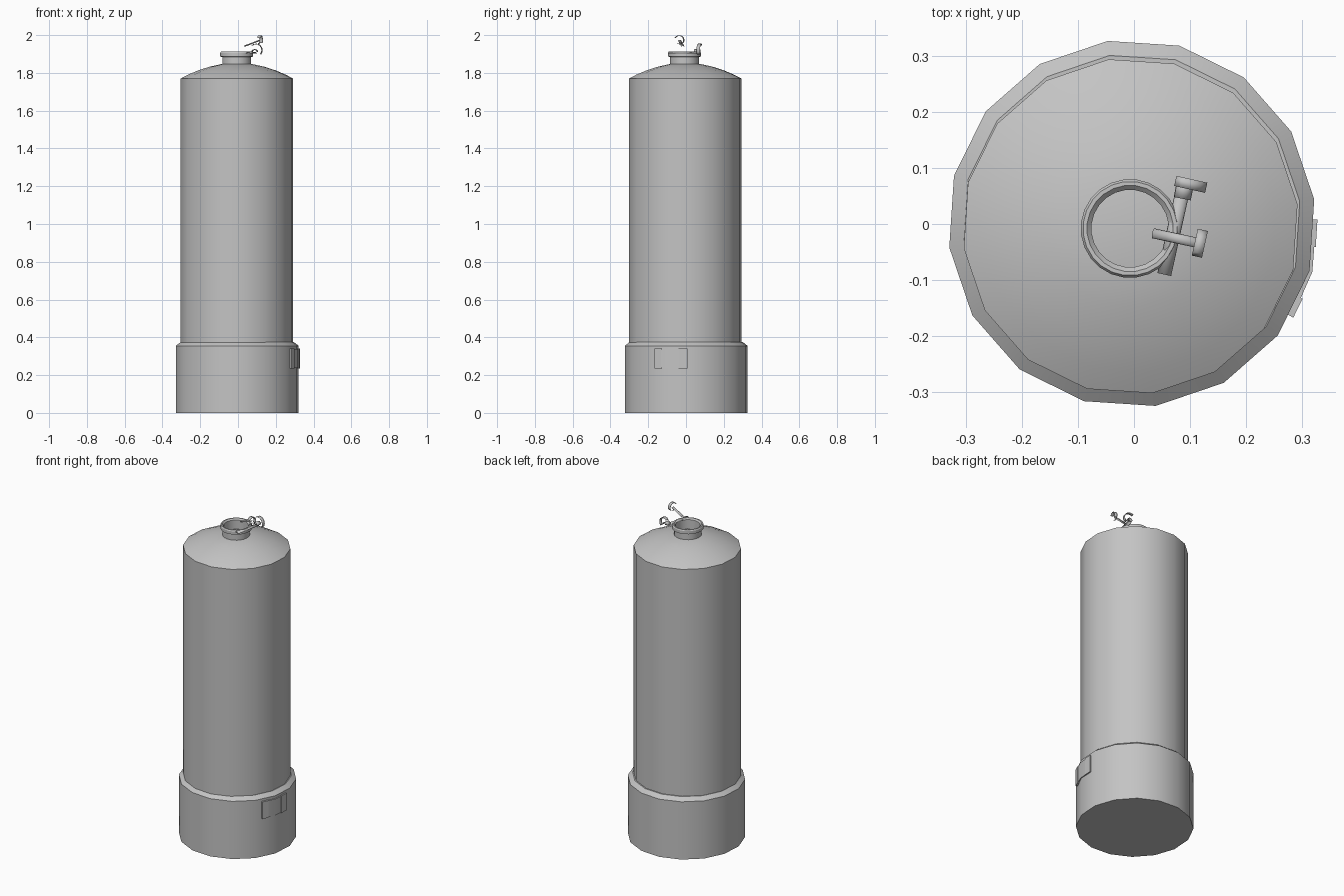
import bpy, bmesh, math
from mathutils import Vector

if "Cube" in bpy.data.objects:
    bpy.data.objects.remove(bpy.data.objects["Cube"], do_unlink=True)

grey = bpy.data.materials.new("plain grey")
grey.use_nodes = True
grey.diffuse_color = (0.55, 0.55, 0.55, 1)
grey.node_tree.nodes["Principled BSDF"].inputs["Base Color"].default_value = (0.55, 0.55, 0.55, 1)
PHASE = math.radians(7.5)


def finish(name, bm, thickness=0):
    if not thickness:
        bmesh.ops.recalc_face_normals(bm, faces=bm.faces)
    mesh = bpy.data.meshes.new(name)
    bm.to_mesh(mesh)
    bm.free()
    mesh.materials.append(grey)
    obj = bpy.data.objects.new(name, mesh)
    bpy.context.collection.objects.link(obj)
    if thickness:
        mod = obj.modifiers.new("thickness", "SOLIDIFY")
        mod.thickness = thickness
        mod.offset = 0
    bpy.ops.object.select_all(action="DESELECT")
    bpy.context.view_layer.objects.active = obj
    obj.select_set(True)
    bpy.ops.object.shade_smooth_by_angle(angle=math.radians(30))
    return obj


def lathe(name, profile, sides, centre, caps=True):
    """Turn (radius, z) points around a vertical axis."""
    bm = bmesh.new()
    rings = []
    for r, z in profile:
        rings.append([bm.verts.new((centre[0] + r * math.cos(PHASE + math.tau * i / sides),
                                    centre[1] + r * math.sin(PHASE + math.tau * i / sides), z))
                      for i in range(sides)])
    for a, b in zip(rings, rings[1:]):
        for i in range(sides):
            j = (i + 1) % sides
            bm.faces.new((a[i], a[j], b[j], b[i]))
    if caps:
        bm.faces.new(rings[0])
        bm.faces.new(rings[-1])
    return finish(name, bm)


def arc_strip(name, start, end, radius, first, last, steps=8):
    """Curved sheet around the axis from start to end; 90 degrees is up."""
    a, b = Vector(start), Vector(end)
    side = (b - a).normalized().cross(Vector((0, 0, 1))).normalized()
    up = side.cross((b - a).normalized())
    bm = bmesh.new()
    rows = []
    for i in range(steps + 1):
        t = math.radians(first + (last - first) * i / steps)
        off = (side * math.cos(t) + up * math.sin(t)) * radius
        rows.append((bm.verts.new(a + off), bm.verts.new(b + off)))
    for p, q in zip(rows, rows[1:]):
        bm.faces.new((p[0], p[1], q[1], q[0]))
    return finish(name, bm, 0.003)


def wrap_plate(name, path, z0, z1, depth):
    """Upright plate following a plan path, standing out from the sleeve."""
    bm = bmesh.new()
    rings = []
    for x, y in path:
        d = Vector((x, y, 0)).normalized() * depth
        rings.append([bm.verts.new((x + k * d.x, y + k * d.y, z))
                      for k, z in ((-1, z0), (1, z0), (1, z1), (-1, z1))])
    for a, b in zip(rings, rings[1:]):
        for i in range(4):
            j = (i + 1) % 4
            bm.faces.new((a[i], a[j], b[j], b[i]))
    bm.faces.new(rings[0])
    bm.faces.new(rings[-1])
    return finish(name, bm)


# Tank with domed shoulder, and the sleeve around its foot
lathe("tank_body", [(0.3, 0.03), (0.3, 1.77), (0.262, 1.79), (0.205, 1.814),
                    (0.145, 1.833), (0.077, 1.848)], 16, (-0.006, -0.004))
lathe("base_sleeve", [(0.328, 0), (0.328, 0.355), (0.302, 0.375), (0.29, 0.375)],
      16, (-0.004, 0.001))

# Open neck with a flanged rim
lathe("neck_rim", [(0.077, 1.84), (0.077, 1.883), (0.088, 1.887), (0.088, 1.906),
                   (0.084, 1.912), (0.077, 1.912), (0.069, 1.904), (0.069, 1.845)],
      24, (-0.007, -0.008), caps=False)

# Buckle bent round one corner of the sleeve, with a pad at each end
corner, left, right = (0.312, -0.084), (0.319, 0.008), (0.277, -0.163)
wrap_plate("buckle_band", [left, corner, right], 0.237, 0.338, 0.006)
wrap_plate("buckle_pad_left", [left, (0.316, -0.04)], 0.235, 0.34, 0.008)
wrap_plate("buckle_pad_right", [(0.293, -0.13), right], 0.235, 0.34, 0.008)

# Thin open valve parts: bar, stem and two hand knobs
arc_strip("valve_bar", (0.054, -0.09, 1.898), (0.088, 0.065, 1.898), 0.012, 20, 160)
arc_strip("valve_stem", (0.036, -0.017, 1.935), (0.115, -0.034, 1.965), 0.009, 30, 150)
arc_strip("side_knob", (0.093, 0.063, 1.92), (0.097, 0.081, 1.92), 0.033, -40, 130)
arc_strip("side_knob_hub", (0.086, 0.045, 1.91), (0.092, 0.075, 1.91), 0.014, 0, 180)
arc_strip("top_knob", (0.108, -0.034, 1.973), (0.126, -0.038, 1.973), 0.025, 30, 215)
arc_strip("top_knob_lip", (0.108, -0.034, 1.973), (0.113, -0.035, 1.973), 0.02, 230, 300)
